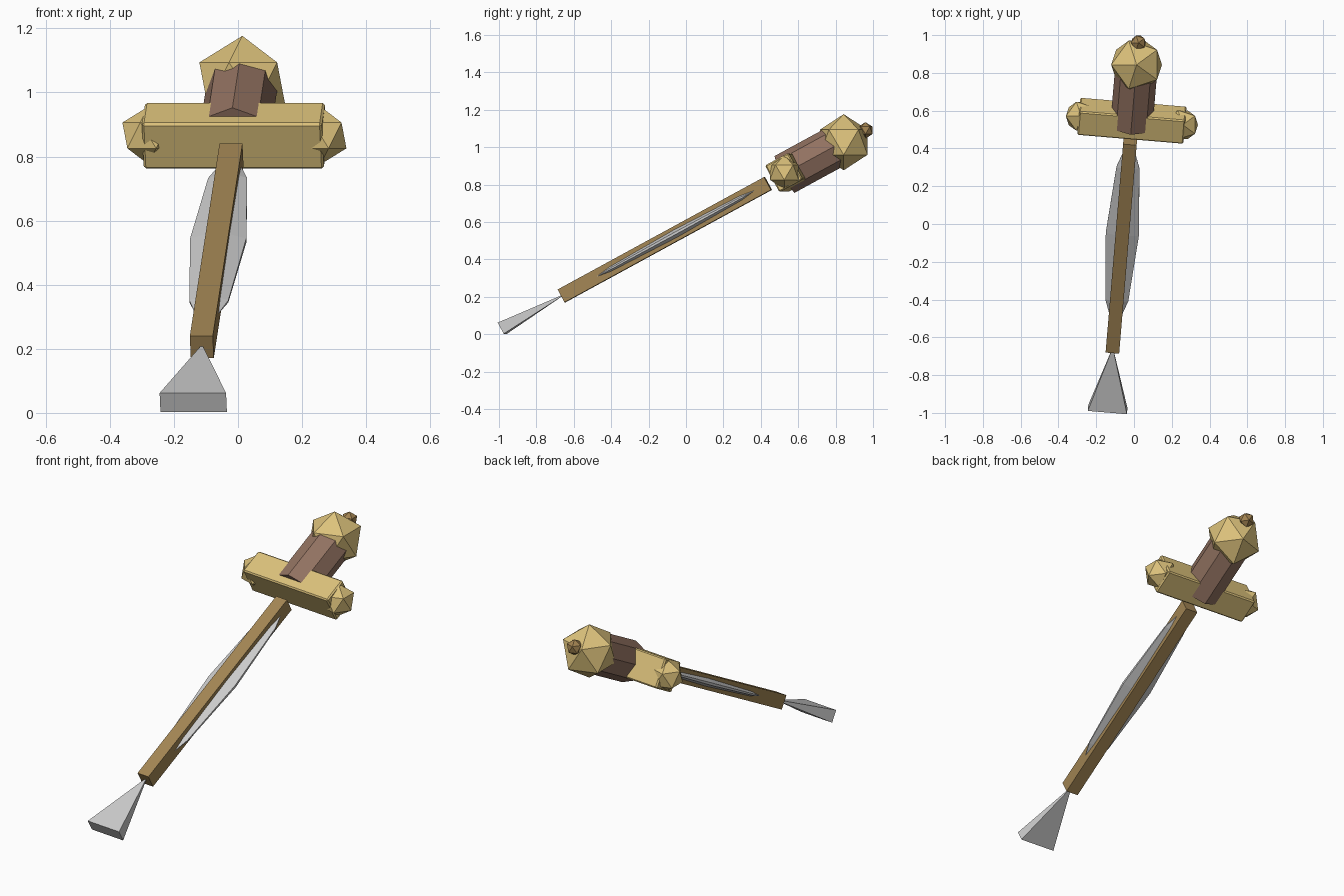
import bpy, bmesh, math
from mathutils import Matrix, Vector

if "Cube" in bpy.data.objects:
    bpy.data.objects.remove(bpy.data.objects["Cube"])

# Local frame: X across the guard, Y along the shaft, Z thickness
YAW, PITCH = math.radians(-4.8), math.radians(28.5)
FRAME = (Matrix.Translation((-0.113, -0.665, 0.205))
         @ Matrix.Rotation(YAW, 4, 'Z') @ Matrix.Rotation(PITCH, 4, 'X'))


def material(name, rgb):
    m = bpy.data.materials.new(name)
    m.diffuse_color = (*rgb, 1)
    m.use_nodes = True
    m.node_tree.nodes["Principled BSDF"].inputs["Base Color"].default_value = m.diffuse_color
    return m


GOLD = material("gold", (0.72, 0.54, 0.20))
WOOD = material("wood", (0.37, 0.24, 0.09))
LEATHER = material("leather", (0.29, 0.17, 0.12))
BRONZE = material("bronze", (0.35, 0.22, 0.08))


def finish(name, bm, mat=None, matrix=FRAME):
    bmesh.ops.remove_doubles(bm, verts=bm.verts, dist=1e-5)
    bmesh.ops.recalc_face_normals(bm, faces=bm.faces)
    me = bpy.data.meshes.new(name)
    bm.to_mesh(me)
    bm.free()
    ob = bpy.data.objects.new(name, me)
    bpy.context.collection.objects.link(ob)
    ob.matrix_world = matrix
    if mat:
        me.materials.append(mat)
    return ob


def loft(name, stations, mat=None):
    """Skin between cross-sections; each station is (y, [(x, z), ...])."""
    bm = bmesh.new()
    rings = [[bm.verts.new((x, y, z)) for x, z in pts] for y, pts in stations]
    n = len(rings[0])
    for a, b in zip(rings, rings[1:]):
        for i in range(n):
            j = (i + 1) % n
            bm.faces.new((a[i], a[j], b[j], b[i]))
    bm.faces.new(rings[0])
    bm.faces.new(rings[-1])
    return finish(name, bm, mat)


def rect(w, h):
    return [(-w, -h), (w, -h), (w, h), (-w, h)]


def ngon(n, r):
    return [(r * math.sin(math.tau * i / n), r * math.cos(math.tau * i / n)) for i in range(n)]


def gem(name, x, y, r, mat):
    """Icosahedron that stays upright in world space."""
    bm = bmesh.new()
    bmesh.ops.create_icosphere(bm, subdivisions=1, radius=r)
    place = Matrix.Translation(FRAME @ Vector((x, y, 0))) @ Matrix.Rotation(math.pi, 4, 'Z')
    return finish(name, bm, mat, place)


# Square wooden shaft
loft("shaft", [(0, rect(0.036, 0.039)), (1.26, rect(0.036, 0.039))], WOOD)

# Flared steel tip
loft("tip", [(-0.362, rect(0.104, 0.034)), (0.0, rect(0.004, 0.003))])

# Slim blade that shows on both sides of the shaft
def blade_section(a, t):
    return [(-a, -0.3 * t), (-0.034, -t), (0.034, -t), (a, -0.3 * t),
            (a, 0.3 * t), (0.034, t), (-0.034, t), (-a, 0.3 * t)]

loft("blade", [(y, blade_section(a, t)) for y, a, t in
               ((0.22, 0.036, 0.002), (0.30, 0.061, 0.013), (0.70, 0.088, 0.022),
                (1.10, 0.061, 0.013), (1.18, 0.036, 0.002))])

# Crossguard with gem ends
guard = loft("crossguard", [(1.312, rect(0.282, 0.081)), (1.455, rect(0.282, 0.081))], GOLD)
bev = guard.modifiers.new("edge", 'BEVEL')
bev.width, bev.segments = 0.007, 1
for side, label in ((-1, "left"), (1, "right")):
    gem("guard_gem_" + label, side * 0.27, 1.385, 0.09, GOLD)

# Eight-sided grip
loft("grip", [(1.36, ngon(8, 0.112)), (1.70, ngon(8, 0.112))], LEATHER)

# Pommel and its stud
gem("pommel", 0, 1.722, 0.15, GOLD)
gem("pommel_stud", 0, 1.855, 0.044, BRONZE)
